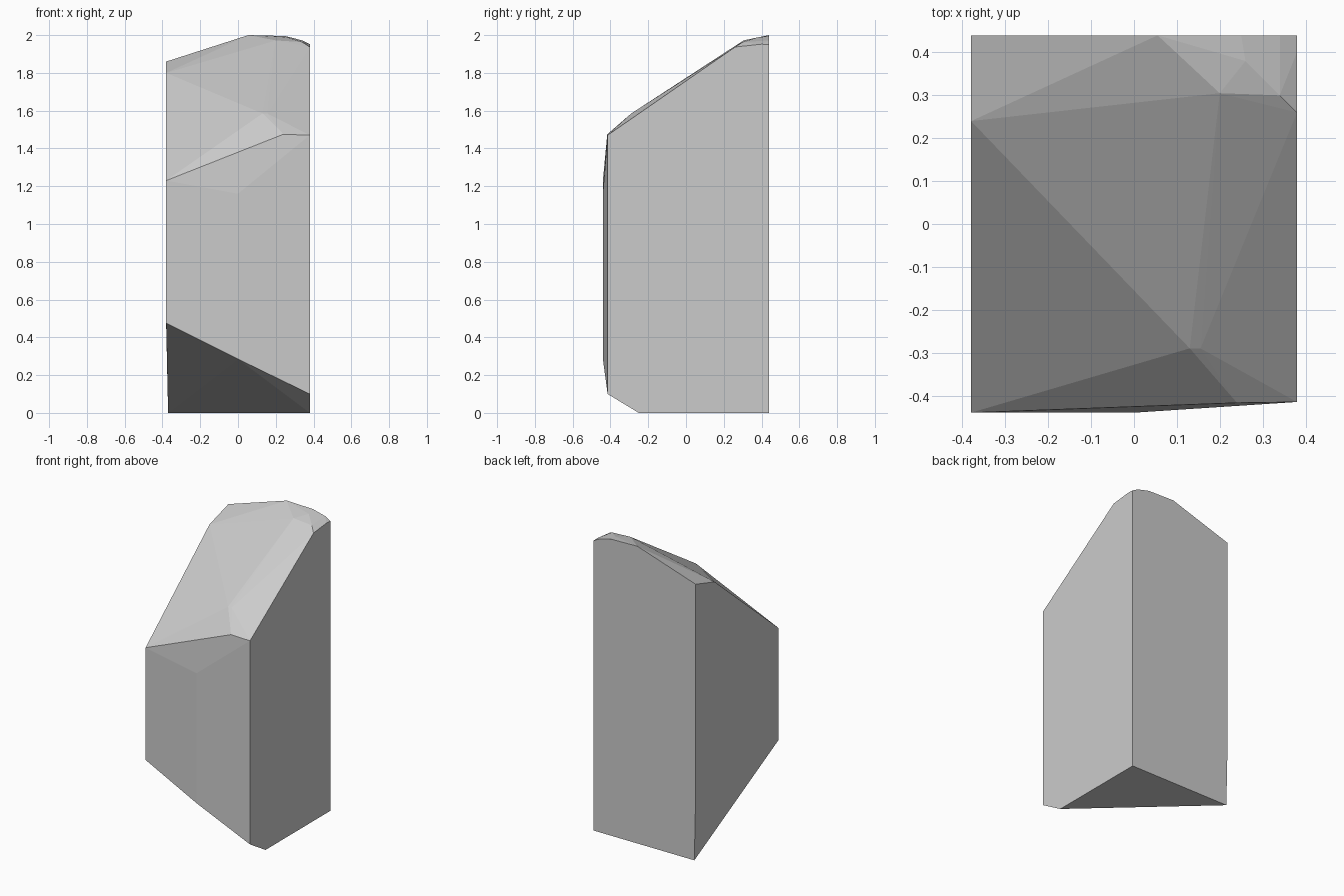
import bpy
import bmesh

if "Cube" in bpy.data.objects:
    bpy.data.objects.remove(bpy.data.objects["Cube"])

W, B = 0.38, 0.44   # half width and back plane

# corners of the faceted stone block, grouped by region
base = [(-0.37, B, 0), (W, B, 0), (W, -0.25, 0)]
undercut = [(W, -0.415, 0.10), (0, -0.44, 0.285), (-W, -0.44, 0.475), (-W, B, 0.45)]
front_top = [(-W, -0.44, 1.23), (0, -0.44, 1.16), (0.24, -0.417, 1.475), (W, -0.415, 1.47)]
slope = [(0.13, -0.29, 1.585), (0.155, -0.29, 1.585), (-W, 0.24, 1.80), (-W, B, 1.86)]
crown = [(0.055, B, 2.0), (0.25, B, 1.995), (0.26, 0.38, 1.988), (0.20, 0.305, 1.972),
         (0.34, 0.30, 1.963), (0.34, B, 1.972), (W, 0.26, 1.937), (W, 0.40, 1.952), (W, B, 1.95)]

# wrap the corners in a flat-faced hull
bm = bmesh.new()
for p in base + undercut + front_top + slope + crown:
    bm.verts.new(p)
hull = bmesh.ops.convex_hull(bm, input=bm.verts)
loose = [v for v in bm.verts if not v.link_faces]
bmesh.ops.delete(bm, geom=loose, context='VERTS')
bmesh.ops.recalc_face_normals(bm, faces=bm.faces)

mesh = bpy.data.meshes.new("stone_block")
bm.to_mesh(mesh)
bm.free()
stone = bpy.data.objects.new("stone_block", mesh)
bpy.context.collection.objects.link(stone)

# single grey stone colour
grey = bpy.data.materials.new("stone_grey")
grey.diffuse_color = (0.6, 0.6, 0.6, 1)
grey.use_nodes = True
grey.node_tree.nodes["Principled BSDF"].inputs["Base Color"].default_value = grey.diffuse_color
mesh.materials.append(grey)
